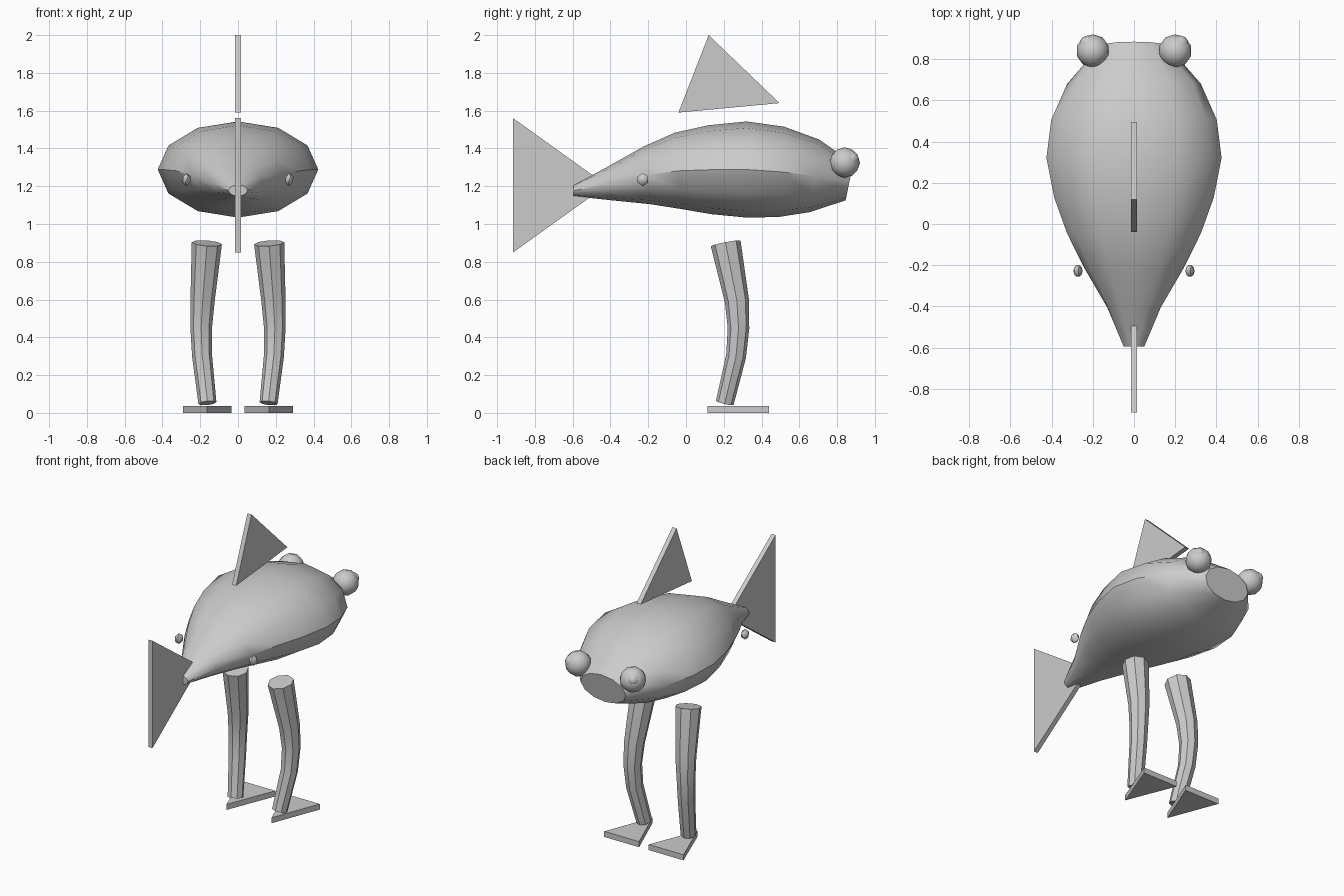
import bpy, bmesh, math
from mathutils import Vector

if "Cube" in bpy.data.objects:
    bpy.data.objects.remove(bpy.data.objects["Cube"], do_unlink=True)

gray = bpy.data.materials.new("plain gray")
gray.use_nodes = True
gray.diffuse_color = (0.6, 0.6, 0.6, 1)
gray.node_tree.nodes["Principled BSDF"].inputs["Base Color"].default_value = (0.6, 0.6, 0.6, 1)


def finish(name, bm, smooth=None):
    bmesh.ops.recalc_face_normals(bm, faces=bm.faces)
    mesh = bpy.data.meshes.new(name)
    bm.to_mesh(mesh)
    bm.free()
    mesh.materials.append(gray)
    obj = bpy.data.objects.new(name, mesh)
    bpy.context.collection.objects.link(obj)
    if smooth:
        bpy.ops.object.select_all(action="DESELECT")
        obj.select_set(True)
        bpy.context.view_layer.objects.active = obj
        bpy.ops.object.shade_smooth_by_angle(angle=math.radians(smooth))
    return obj


def loft(name, rings, smooth):
    """Skin a list of rings and cap both ends."""
    bm = bmesh.new()
    loops = [[bm.verts.new(p) for p in ring] for ring in rings]
    n = len(loops[0])
    for a, b in zip(loops, loops[1:]):
        for i in range(n):
            j = (i + 1) % n
            bm.faces.new((a[i], a[j], b[j], b[i]))
    bm.faces.new(loops[0])
    bm.faces.new(loops[-1])
    return finish(name, bm, smooth)


def ellipse(center, u, v, n, phase=0.0):
    angles = [2 * math.pi * (i + phase) / n for i in range(n)]
    return [center + u * math.sin(a) + v * math.cos(a) for a in angles]


def plate(name, points, offset):
    """Extrude a flat outline by an offset vector."""
    base = [Vector(p) for p in points]
    return loft(name, [base, [p + Vector(offset) for p in base]], None)


def ball(name, center, radii, subdivisions):
    bm = bmesh.new()
    bmesh.ops.create_icosphere(bm, subdivisions=subdivisions, radius=1)
    bmesh.ops.scale(bm, vec=radii, verts=bm.verts)
    bmesh.ops.translate(bm, vec=center, verts=bm.verts)
    return finish(name, bm, 50)


# Body: top y, top z, bottom y, bottom z, half width
stations = [
    (-0.595, 1.207, -0.595, 1.147, 0.05),
    (-0.42, 1.30, -0.39, 1.125, 0.13),
    (-0.225, 1.41, -0.19, 1.105, 0.245),
    (-0.06, 1.483, -0.03, 1.08, 0.325),
    (0.12, 1.523, 0.135, 1.052, 0.387),
    (0.32, 1.543, 0.32, 1.034, 0.425),
    (0.52, 1.515, 0.49, 1.037, 0.402),
    (0.705, 1.447, 0.655, 1.063, 0.325),
    (0.885, 1.32, 0.845, 1.125, 0.165),
]
rings = []
for ty, tz, by, bz, w in stations:
    top, bottom = Vector((0, ty, tz)), Vector((0, by, bz))
    rings.append(ellipse((top + bottom) / 2, Vector((w, 0, 0)), (top - bottom) / 2, 12))
loft("body", rings, 40)

# Fins
t = 0.015
plate("back_fin", [(-t, 0.12, 2.0), (-t, -0.04, 1.59), (-t, 0.495, 1.64)], (2 * t, 0, 0))
plate("tail_fin", [(-t, -0.915, 1.56), (-t, -0.915, 0.85), (-t, -0.42, 1.205)], (2 * t, 0, 0))

# Leg path: x, y, z, radius
leg_path = [
    (0.165, 0.21, 0.898, 0.08),
    (0.188, 0.27, 0.59, 0.064),
    (0.195, 0.278, 0.447, 0.057),
    (0.19, 0.265, 0.30, 0.053),
    (0.162, 0.205, 0.052, 0.048),
]

for side, s in (("left", 1), ("right", -1)):
    # Leg, with rings square to its path
    centers = [Vector((s * x, y, z)) for x, y, z, r in leg_path]
    rings = []
    for i, c in enumerate(centers):
        along = (centers[min(i + 1, 4)] - centers[max(i - 1, 0)]).normalized()
        v = along.cross(Vector((1, 0, 0))).normalized()
        u = v.cross(along)
        r = leg_path[i][3]
        rings.append(ellipse(c, u * r, v * r, 8))
    loft(side + "_leg", rings, 30)

    # Foot: heel at the back, wide toe edge
    plate(side + "_foot", [(s * 0.165, 0.115, 0), (s * 0.035, 0.44, 0), (s * 0.29, 0.44, 0)],
          (0, 0, 0.037))

    # Eye with a barely raised pupil, and a small side knob
    ball(side + "_eye", (s * 0.2, 0.84, 1.325), (0.081, 0.081, 0.081), 2)
    ball(side + "_pupil", (s * 0.225, 0.875, 1.345), (0.04, 0.04, 0.04), 2)
    ball(side + "_knob", (s * 0.272, -0.228, 1.235), (0.025, 0.033, 0.035), 1)
